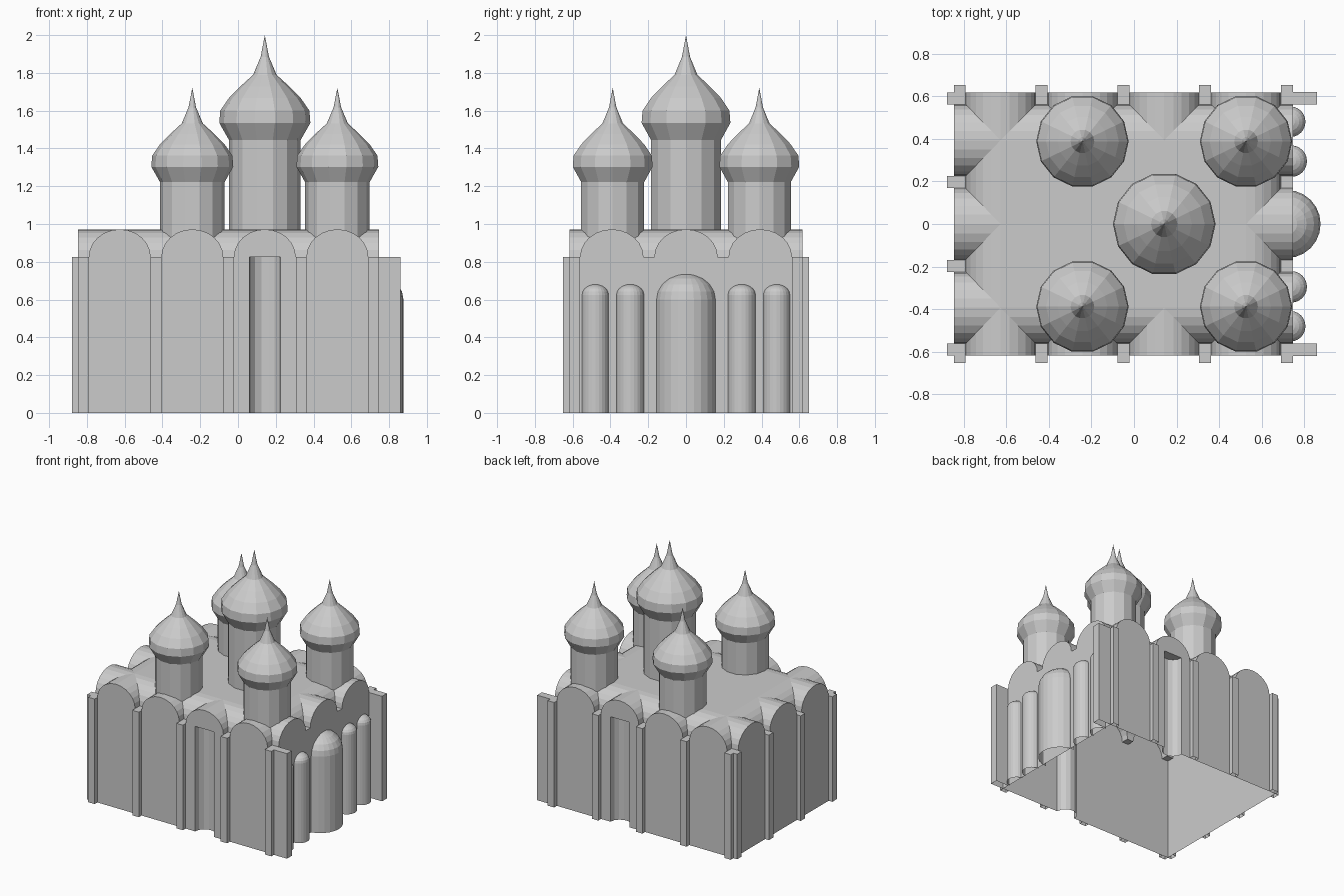
import bpy, bmesh, math

if "Cube" in bpy.data.objects:
    bpy.data.objects.remove(bpy.data.objects["Cube"])

STONE = bpy.data.materials.new("light_grey_stone")
STONE.diffuse_color = (0.6, 0.6, 0.6, 1)
STONE.use_nodes = True
STONE.node_tree.nodes["Principled BSDF"].inputs["Base Color"].default_value = STONE.diffuse_color

SPRING, TOP = 0.825, 0.972          # arch springing and roof height
XC = [-0.626, -0.242, 0.142, 0.526]  # bay centres along the long side
YC = [-0.393, 0.0, 0.393]            # bay centres along the short side
HX, HY = 0.164, 0.168                # bay half widths
X0, X1, Y1 = -0.846, 0.746, 0.618    # wall planes
NICHE_X, NICHE_R = 0.142, HX / 2


def finish(name, bm):
    me = bpy.data.meshes.new(name)
    bm.to_mesh(me)
    bm.free()
    me.materials.append(STONE)
    ob = bpy.data.objects.new(name, me)
    bpy.context.collection.objects.link(ob)
    return ob


def axis(centres, half, lo, hi, n=12):
    """Samples (position, arch height, inside flat roof) along one axis."""
    pts = [(lo, SPRING, False)]
    for c in centres:
        for i in range(n + 1):
            a = math.pi * (1 - i / n)
            p = c + half * math.cos(a)
            flat = centres[0] - 1e-5 <= p <= centres[-1] + 1e-5
            pts.append((p, SPRING + (TOP - SPRING) * math.sin(a), flat))
    return pts + [(hi, SPRING, False)]


def lathe(name, profile, n, centre, arc=2 * math.pi, start=0.0):
    """Revolve (radius, z) points about a vertical axis."""
    bm = bmesh.new()
    full = arc > 6.28
    cols = n if full else n + 1
    rings = []
    for r, z in profile:
        rings.append([bm.verts.new((centre[0] + r * math.cos(start + arc * i / n),
                                    centre[1] + r * math.sin(start + arc * i / n), z))
                      for i in range(cols)])
    for a, b in zip(rings, rings[1:]):
        for i in range(n):
            j = (i + 1) % cols
            bm.faces.new((a[i], a[j], b[j], b[i]))
    bmesh.ops.remove_doubles(bm, verts=bm.verts, dist=1e-5)
    return finish(name, bm)


def pilaster(name, xa, xb, ya, yb):
    """Box standing on the ground with an open bottom."""
    bm = bmesh.new()
    bmesh.ops.create_cube(bm, size=1)
    for v in bm.verts:
        v.co = (xa if v.co.x < 0 else xb, ya if v.co.y < 0 else yb, 0 if v.co.z < 0 else SPRING)
    bm.normal_update()
    bmesh.ops.delete(bm, geom=[f for f in bm.faces if f.normal.z < -0.9], context='FACES')
    return finish(name, bm)


# Walls and cross-vaulted roof as one open-bottomed shell
bm = bmesh.new()
xs, ys = axis(XC, HX, X0, X1), axis(YC, HY, -Y1, Y1)
grid = [[bm.verts.new((x, y, TOP if fx and fy else max(hx, hy)))
         for y, hy, fy in ys] for x, hx, fx in xs]
for i in range(len(xs) - 1):
    for j in range(len(ys) - 1):
        q = [grid[i][j], grid[i + 1][j], grid[i + 1][j + 1], grid[i][j + 1]]
        k = min(range(4), key=lambda m: q[m].co.z)
        q = q[k:] + q[:k]
        zs = sorted(v.co.z for v in q)
        if zs[1] - zs[0] > 1e-6:      # groin cell: split along the valley
            bm.faces.new(q[:3])
            bm.faces.new((q[0], q[2], q[3]))
        else:
            bm.faces.new(q)
for e in [e for e in bm.edges if e.is_boundary]:
    a, b = e.verts
    mid = (a.co + b.co) / 2
    over_niche = abs(abs(mid.y) - Y1) < 1e-4 and abs(mid.x - NICHE_X) < NICHE_R
    z = SPRING if over_niche else 0
    lower = [bm.verts.new((v.co.x, v.co.y, z)) for v in (b, a)]
    bm.faces.new((a, b, lower[0], lower[1]))
bmesh.ops.remove_doubles(bm, verts=bm.verts, dist=1e-5)
bmesh.ops.recalc_face_normals(bm, faces=bm.faces)
finish("walls_and_vaulted_roof", bm)

# Rounded doorway niches in the two long walls
for side, label in ((-1, "front"), (1, "back")):
    bm = bmesh.new()
    n = 7
    low, high = [], []
    for i in range(n + 1):
        a = math.pi * (1 - i / n)
        x, y = NICHE_X + NICHE_R * math.cos(a), side * (Y1 - NICHE_R * math.sin(a))
        low.append(bm.verts.new((x, y, 0)))
        high.append(bm.verts.new((x, y, SPRING)))
    for i in range(n):
        f = [low[i], low[i + 1], high[i + 1], high[i]]
        bm.faces.new(f if side < 0 else f[::-1])
    cap = bm.faces.new(high)
    cap.normal_update()
    if cap.normal.z > 0:
        cap.normal_flip()
    finish(label + "_niche", bm)

# Pilasters on the long walls
for i in range(5):
    x = -0.818 + 0.384 * i
    for s, label in ((-1, "front"), (1, "back")):
        ya, yb = sorted((s * Y1, s * 0.652))
        pilaster(f"{label}_pilaster_{i + 1}", x - 0.028, x + 0.028, ya, yb)

# Pilasters on the west wall, deeper buttresses on the east corners
for i, y in enumerate((-0.59, -0.197, 0.197, 0.59)):
    pilaster(f"west_pilaster_{i + 1}", -0.878, X0, y - 0.028, y + 0.028)
    if i in (0, 3):
        pilaster(f"east_buttress_{i + 1}", X1, 0.86, y - 0.03, y + 0.03)

# Rounded apses with domed tops on the east wall
for name, y, r, x, spring, rise in (
        ("central_apse", 0, 0.16, 0.716, 0.60, 0.137),
        ("inner_apse_right", 0.295, 0.074, 0.738, 0.625, 0.056),
        ("inner_apse_left", -0.295, 0.074, 0.738, 0.625, 0.056),
        ("outer_apse_right", 0.48, 0.072, 0.733, 0.625, 0.056),
        ("outer_apse_left", -0.48, 0.072, 0.733, 0.625, 0.056)):
    profile = [(r, 0)] + [(r * math.cos(t * math.pi / 10), spring + rise * math.sin(t * math.pi / 10))
                          for t in range(6)]
    lathe(name, profile, 12, (x, y), math.pi, -math.pi / 2)

# Drums and onion domes: (radius, height above the drum top)
ONION = [(0.19, 0), (0.241, 0.09), (0.236, 0.155), (0.19, 0.222), (0.13, 0.283),
         (0.062, 0.345), (0.022, 0.44), (0, 0.555)]


def tower(name, x, y, base, drum_top, s):
    lathe(name + "_drum", [(0.19 * s, base), (0.19 * s, drum_top)], 14, (x, y))
    lathe(name + "_onion_dome", [(r * s, drum_top + h * s) for r, h in ONION], 14, (x, y))


tower("central", XC[2], 0, 0.965, 1.445, 1)
for x, ew in ((XC[1], "west"), (XC[3], "east")):
    for y, ns in ((-0.388, "front"), (0.388, "back")):
        tower(f"{ns}_{ew}", x, y, 0.90, 1.222, 0.9)
